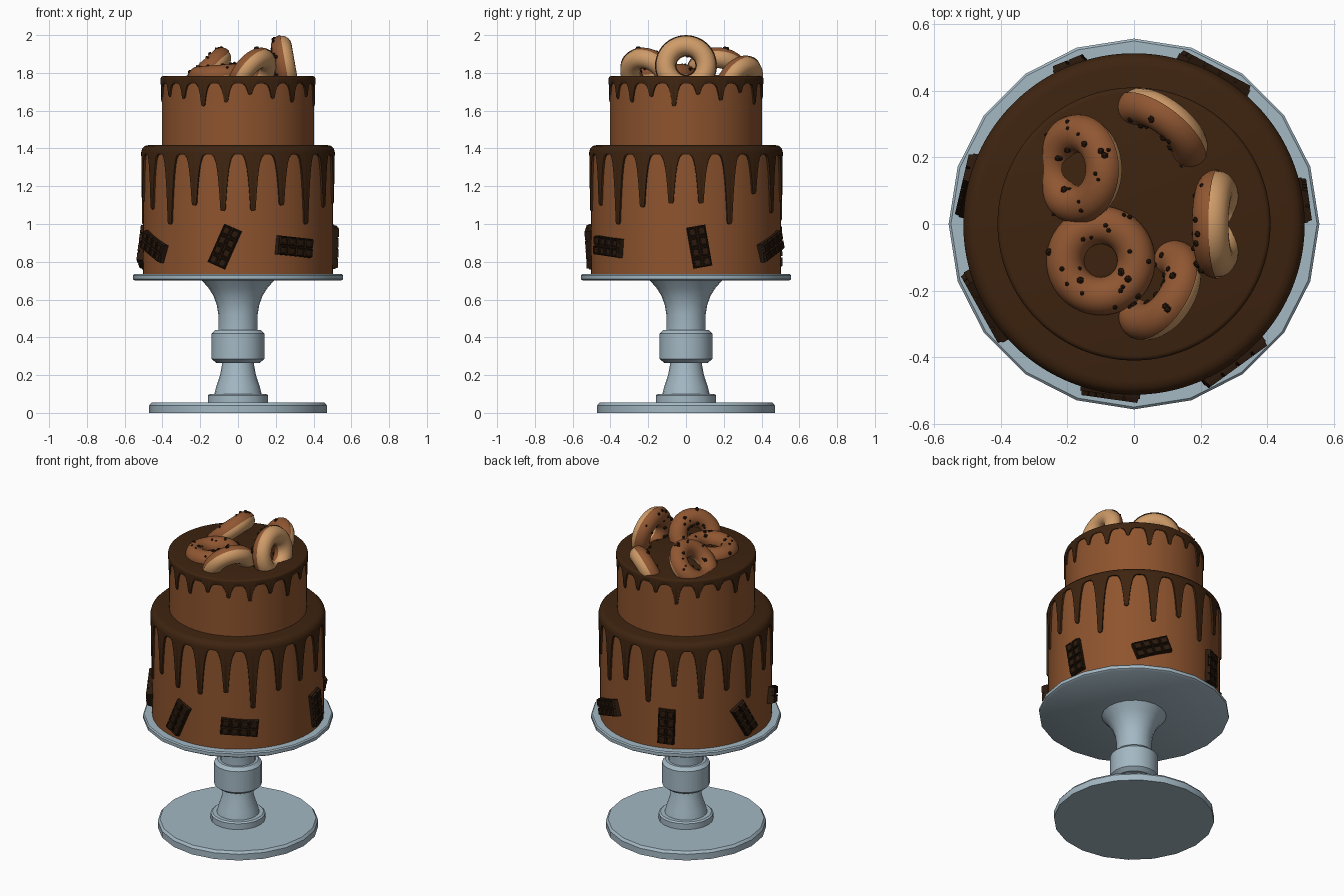
import bpy, bmesh, random
from math import sin, cos, pi, radians, sqrt
from mathutils import Matrix, Vector

random.seed(4)
if "Cube" in bpy.data.objects:
    bpy.data.objects.remove(bpy.data.objects["Cube"])


def material(name, rgb):
    m = bpy.data.materials.new(name)
    m.use_nodes = True
    m.diffuse_color = (*rgb, 1)
    m.node_tree.nodes["Principled BSDF"].inputs["Base Color"].default_value = (*rgb, 1)
    return m


STAND = material("pale blue glaze", (0.37, 0.48, 0.55))
SPONGE = material("milk chocolate", (0.27, 0.088, 0.027))
DRIP = material("dark chocolate", (0.047, 0.017, 0.005))
BAR = material("bitter chocolate", (0.024, 0.010, 0.004))
DOUGH = material("golden dough", (0.62, 0.33, 0.14))
GLAZE = material("caramel glaze", (0.28, 0.095, 0.032))


def finish(name, bm, mat, angle=35, matrix=None):
    bmesh.ops.remove_doubles(bm, verts=bm.verts, dist=1e-5)
    bmesh.ops.recalc_face_normals(bm, faces=bm.faces)
    mesh = bpy.data.meshes.new(name)
    bm.to_mesh(mesh)
    bm.free()
    mesh.materials.append(mat)
    ob = bpy.data.objects.new(name, mesh)
    bpy.context.collection.objects.link(ob)
    if matrix:
        ob.matrix_world = matrix
    bpy.ops.object.select_all(action='DESELECT')
    ob.select_set(True)
    bpy.context.view_layer.objects.active = ob
    bpy.ops.object.shade_smooth_by_angle(angle=radians(angle))
    return ob


def skin_columns(name, columns, mat):
    """Closed ring of columns, each (angle, [(radius, height), ...])."""
    bm = bmesh.new()
    rings = [[bm.verts.new((r * sin(a), -r * cos(a), z)) for r, z in prof]
             for a, prof in columns]
    for one, two in zip(rings, rings[1:] + rings[:1]):
        for i in range(len(one) - 1):
            bm.faces.new((one[i], two[i], two[i + 1], one[i + 1]))
    return finish(name, bm, mat)


def lathe(name, profile, sides, mat):
    return skin_columns(name, [(2 * pi * i / sides, profile) for i in range(sides)], mat)


# Pedestal stand
lathe("stand_foot", [(0, 0), (0.47, 0), (0.47, 0.04), (0.458, 0.055), (0, 0.055)], 20, STAND)
lathe("stand_stem", [(0, 0.05), (0.16, 0.05), (0.16, 0.092), (0.15, 0.1), (0.125, 0.1),
                     (0.115, 0.14), (0.095, 0.2), (0.083, 0.265), (0.115, 0.265),
                     (0.14, 0.285), (0.14, 0.42), (0.12, 0.44), (0.104, 0.44), (0.104, 0.52),
                     (0.112, 0.57), (0.13, 0.62), (0.155, 0.66), (0.19, 0.7), (0, 0.7)],
      20, STAND)
lathe("stand_plate", [(0, 0.7), (0.545, 0.7), (0.557, 0.708), (0.557, 0.728),
                      (0.55, 0.735), (0, 0.735)], 20, STAND)

# Cake tiers
lathe("lower_tier", [(0, 0.73), (0.503, 0.73), (0.503, 1.39), (0, 1.39)], 72, SPONGE)
lathe("upper_tier", [(0, 1.38), (0.403, 1.38), (0.403, 1.76), (0, 1.76)], 72, SPONGE)


def icing(name, radius, inner, top, bevel, base, lengths, half):
    """Icing cap whose lower edge hangs in arches between rounded drips."""
    count = len(lengths)
    step = 2 * pi / count
    columns = []

    def column(a, depth):
        z = top - depth
        columns.append((a, [(0, top), (radius - bevel, top),
                            (radius - bevel * 0.5, top - bevel * 0.12),
                            (radius - bevel * 0.13, top - bevel * 0.5),
                            (radius, top - bevel), (radius, z + 0.005),
                            (radius - 0.003, z), (inner, z)]))

    for k in range(count):
        mid = step * (k + 0.5)
        here, after = lengths[k], lengths[(k + 1) % count]
        for i in range(9):
            d = -cos(pi * i / 8)
            column(mid + half * d, here + half * radius * (sqrt(max(0, 1 - d * d)) - 1))
        for i in range(1, 24):
            u = 0.5 - 0.5 * cos(pi * i / 24)
            side = (here if u < 0.5 else after) - half * radius
            column(mid + half + (step - 2 * half) * u,
                   base + (side - base) * abs(2 * u - 1) ** 4)
    return skin_columns(name, columns, DRIP)


icing("lower_icing", 0.513, 0.5, 1.418, 0.04, 0.05,
      [.35, .32, .42, .33, .31, .31, .42, .26, .36, .3,
       .4, .28, .36, .33, .42, .3, .34, .42, .32, .35], 0.028)
icing("upper_icing", 0.41, 0.4, 1.783, 0.014, 0.04,
      [.1, .12, .14, .11, .16, .1, .13, .09, .15, .12,
       .1, .16, .12, .09, .14, .11, .11, .12, .16, .14], 0.028)


# Chocolate bars pressed against the lower tier
def chocolate_bar(name, around, tilt):
    bm = bmesh.new()
    bmesh.ops.create_grid(bm, x_segments=4, y_segments=2, size=1)
    bmesh.ops.scale(bm, vec=(0.11, 0.05, 1), verts=bm.verts)
    cells = list(bm.faces)
    rim = [e for e in bm.edges if e.is_boundary]
    walls = bmesh.ops.extrude_edge_only(bm, edges=rim)["geom"]
    low = [v for v in walls if isinstance(v, bmesh.types.BMVert)]
    bmesh.ops.translate(bm, vec=(0, 0, -0.035), verts=low)
    # raised squares with a dished centre
    for inset, rise in ((0.004, 0.0), (0.003, 0.013), (0.006, 0.0), (0.003, -0.005)):
        bmesh.ops.inset_individual(bm, faces=cells, thickness=inset, depth=0)
        for f in cells:
            bmesh.ops.translate(bm, vec=(0, 0, rise), verts=f.verts)
    a = radians(around)
    out = Vector((sin(a), -cos(a), 0))
    frame = Matrix(((cos(a), 0, out.x), (sin(a), 0, out.y), (0, 1, 0))).to_4x4()
    place = Matrix.Translation(out * 0.518 + Vector((0, 0, 0.88)))
    finish(name, bm, BAR, 20, place @ frame @ Matrix.Rotation(radians(tilt), 4, 'Z'))


BARS = [(-8, 66), (36, -5), (98, 100), (152, 20), (202, 88), (257, -60), (299, -22)]
for i, (around, tilt) in enumerate(BARS):
    chocolate_bar(f"chocolate_bar_{i + 1}", around, tilt)


# Doughnuts on top
def ring_point(u, v, tube, major=0.107):
    r = major + tube * cos(v)
    return Vector((r * cos(u), r * sin(u), tube * sin(v)))


def ring(tube, start, end, around=48, across=20):
    bm = bmesh.new()
    grid = [[bm.verts.new(ring_point(2 * pi * i / around,
                                     start + (end - start) * j / across, tube))
             for j in range(across + 1)] for i in range(around)]
    for one, two in zip(grid, grid[1:] + grid[:1]):
        for j in range(across):
            bm.faces.new((one[j], two[j], two[j + 1], one[j + 1]))
    return bm


def doughnut(name, centre, normal):
    turn = Vector((0, 0, 1)).rotation_difference(Vector(normal)).to_matrix().to_4x4()
    place = Matrix.Translation(centre) @ turn
    finish(name + "_dough", ring(0.053, 0, 2 * pi), DOUGH, 60, place)
    finish(name + "_glaze", ring(0.057, radians(-2), radians(182)), GLAZE, 60, place)
    bm = bmesh.new()
    for _ in range(22):
        p = ring_point(random.uniform(0, 2 * pi), radians(random.uniform(20, 150)), 0.057)
        bmesh.ops.create_icosphere(bm, subdivisions=1, radius=random.uniform(0.006, 0.013),
                                   matrix=Matrix.Translation(p))
    finish(name + "_chips", bm, BAR, 20, place)


def lean(heading, tilt):
    h, t = radians(heading), radians(tilt)
    return (sin(t) * cos(h), sin(t) * sin(h), cos(t))


doughnut("flat_doughnut", (-0.10, -0.11, 1.785), lean(180, 4))
doughnut("left_doughnut", (-0.167, 0.165, 1.805), lean(180, 43))
doughnut("front_doughnut", (0.075, -0.20, 1.786), lean(148, 58))
doughnut("back_doughnut", (0.08, 0.28, 1.738), lean(232, 65))
doughnut("upright_doughnut", (0.25, 0.0, 1.838), lean(180, 100))
